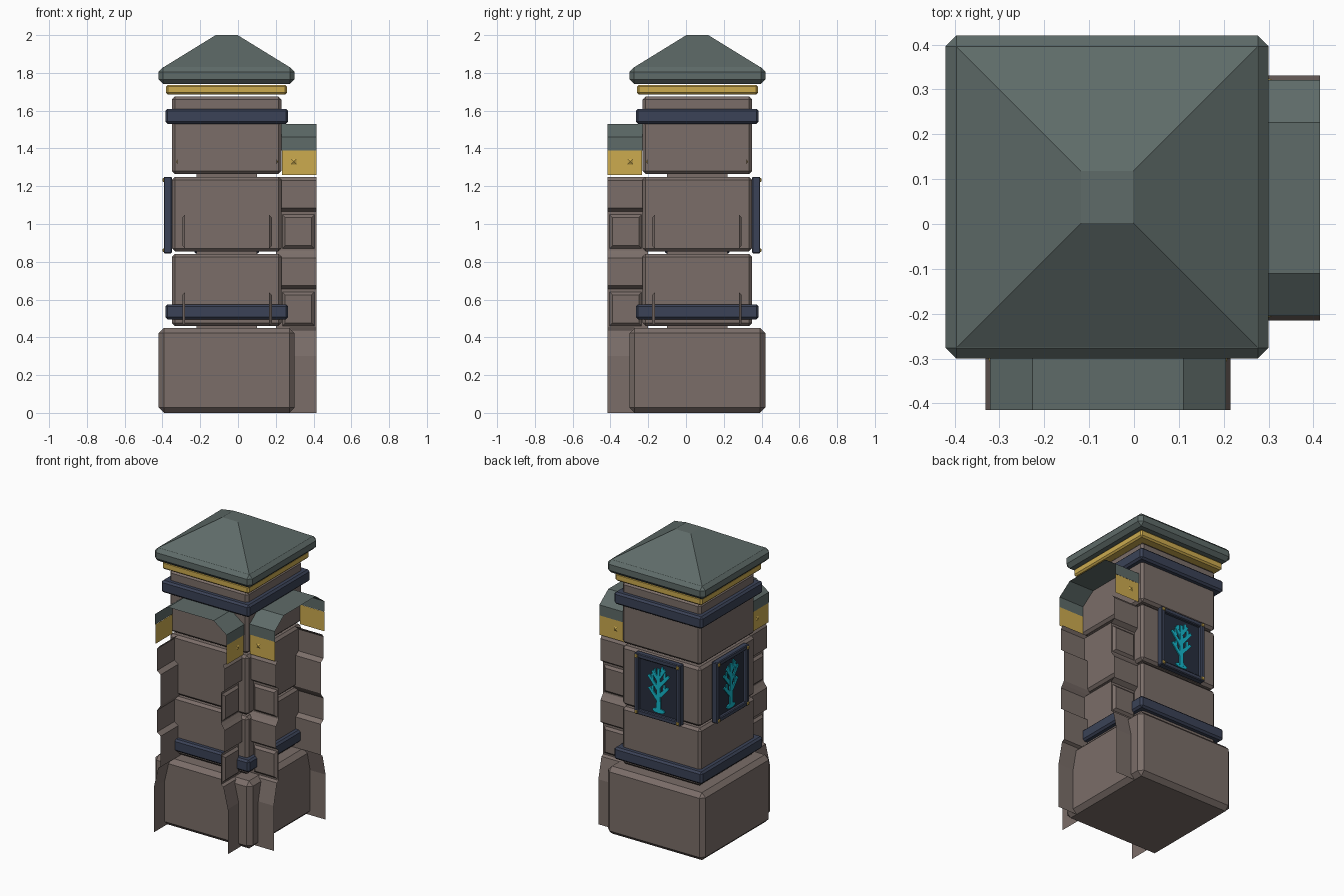
import bpy, bmesh, math
from mathutils import Vector

if "Cube" in bpy.data.objects:
    bpy.data.objects.remove(bpy.data.objects["Cube"])

C = 0.06  # tower axis is at (-C, C)


def material(name, srgb):
    m = bpy.data.materials.new(name)
    m.use_nodes = True
    col = [((c + 0.055) / 1.055) ** 2.4 for c in srgb] + [1]
    m.diffuse_color = col
    m.node_tree.nodes["Principled BSDF"].inputs["Base Color"].default_value = col
    return m


STONE = material("brown stone", (0.48, 0.43, 0.41))
ROOF = material("green slate", (0.37, 0.42, 0.41))
NAVY = material("navy metal", (0.23, 0.26, 0.34))
DARK = material("dark navy panel", (0.15, 0.18, 0.24))
GOLD = material("gold", (0.80, 0.67, 0.31))
CYAN = material("cyan glow", (0.08, 0.72, 0.80))


def finish(name, bm, mat):
    me = bpy.data.meshes.new(name)
    bm.to_mesh(me)
    bm.free()
    me.materials.append(mat)
    ob = bpy.data.objects.new(name, me)
    bpy.context.collection.objects.link(ob)
    return ob


def frustum(bm, half_low, half_high, z0, z1):
    rings = []
    for h, z in ((half_low, z0), (half_high, z1)):
        rings.append([bm.verts.new((-C + sx * h, C + sy * h, z))
                      for sx, sy in ((-1, -1), (1, -1), (1, 1), (-1, 1))])
    lo, hi = rings
    bm.faces.new(lo[::-1])
    bm.faces.new(hi)
    for i in range(4):
        j = (i + 1) % 4
        bm.faces.new((lo[i], lo[j], hi[j], hi[i]))


def block(name, half, z0, z1, bevel, mat):
    bm = bmesh.new()
    frustum(bm, half, half, z0, z1)
    if bevel:
        bmesh.ops.bevel(bm, geom=bm.edges[:], offset=bevel, segments=1, affect='EDGES')
    return finish(name, bm, mat)


# Tower shaft, belts and cap
block("tower_base", 0.36, 0, 0.45, 0.028, STONE)
block("tower_core", 0.16, 0.4, 1.3, 0, STONE)
block("lower_block", 0.29, 0.46, 0.842, 0.016, STONE)
block("middle_block", 0.29, 0.855, 1.25, 0.016, STONE)
block("upper_block", 0.29, 1.265, 1.675, 0.016, STONE)
block("lower_belt", 0.325, 0.495, 0.575, 0.012, NAVY)
block("upper_belt", 0.325, 1.53, 1.61, 0.012, NAVY)
block("gold_band", 0.32, 1.685, 1.737, 0.01, GOLD)
block("roof_eave", 0.36, 1.742, 1.83, 0.024, ROOF)
bm = bmesh.new()
frustum(bm, 0.336, 0.058, 1.829, 2.0)
finish("roof_slopes", bm, ROOF)

# Wall stubs: hollow shells; u runs across the wall, s along it
S0, S1 = 0.2, 0.415


def left_map(u, s, z):
    return Vector((s, 0.058 + u, z))


def front_map(u, s, z):
    return Vector((-0.058 - u, -s, z))


def face(bm, place, pts):
    f = bm.faces.new([bm.verts.new(place(*p)) for p in pts])
    f.normal_update()
    mean_u = sum(p[0] for p in pts) / len(pts)
    out = place(mean_u * 10, 0, 0.1) - place(0, 0, 0)
    if f.normal.dot(out) < 0:
        f.normal_flip()


def sweep(bm, place, profile, start=S0):
    for (u0, z0), (u1, z1) in zip(profile, profile[1:]):
        face(bm, place, [(u0, start, z0), (u0, S1, z0), (u1, S1, z1), (u1, start, z1)])


def raised_panel(bm, place, side, z0, z1):
    def rect(u, d):
        return [(side * u, 0.235 + d, z0 + d), (side * u, 0.405 - d, z0 + d),
                (side * u, 0.405 - d, z1 - d), (side * u, 0.235 + d, z1 - d)]
    low, high = rect(0.222, 0), rect(0.237, 0.015)
    face(bm, place, high)
    for i in range(4):
        j = (i + 1) % 4
        face(bm, place, [low[i], low[j], high[j], high[i]])


FOOT = [(0.273, 0), (0.273, 0.30), (0.24, 0.44), (0.222, 0.45)]


def course(z):
    return [(0.222, z), (0.222, z + 0.205), (0.25, z + 0.225),
            (0.25, z + 0.37), (0.235, z + 0.39)]


for label, place in (("left", left_map), ("front", front_map)):
    bm = bmesh.new()
    for side in (-1, 1):
        wall = FOOT + course(0.45) + course(0.86)
        sweep(bm, place, [(side * u, z) for u, z in wall])
        for z in (0.46, 0.87):
            raised_panel(bm, place, side, z, z + 0.18)
    bmesh.ops.remove_doubles(bm, verts=bm.verts[:], dist=0.0005)
    finish(label + "_wall", bm, STONE)

    bm = bmesh.new()
    sweep(bm, place, [(-0.263, 1.39), (-0.263, 1.46), (-0.168, 1.53),
                      (0.168, 1.53), (0.263, 1.46), (0.263, 1.39)])
    bmesh.ops.remove_doubles(bm, verts=bm.verts[:], dist=0.0005)
    finish(label + "_wall_roof", bm, ROOF)

    # Gold trim plates with a pointed stud
    bm = bmesh.new()
    for side in (-1, 1):
        sweep(bm, place, [(side * 0.262, 1.26), (side * 0.262, 1.39)], 0.232)
        ring = [(side * 0.262, 0.295 + a * 0.014, 1.33 + b * 0.014)
                for a, b in ((-1, -1), (1, -1), (1, 1), (-1, 1))]
        for i in range(4):
            face(bm, place, [ring[i], ring[(i + 1) % 4], (side * 0.27, 0.295, 1.33)])
    finish(label + "_wall_trim", bm, GOLD)


# Plaques: a runs across the face, d is the distance out from the stone
def back_map(a, d, z):
    return Vector((-C - a, C + 0.29 + d, z))


def right_map(a, d, z):
    return Vector((-C - 0.29 - d, C - a, z))


def slab(bm, place, outline, d0, d1, bevel=0):
    lo = [bm.verts.new(place(a, d0, z)) for a, z in outline]
    hi = [bm.verts.new(place(a, d1, z)) for a, z in outline]
    n = len(outline)
    faces = [bm.faces.new(lo), bm.faces.new(hi)]
    for i in range(n):
        j = (i + 1) % n
        faces.append(bm.faces.new((lo[i], lo[j], hi[j], hi[i])))
    bmesh.ops.recalc_face_normals(bm, faces=faces)
    if bevel:
        edges = list({e for f in faces for e in f.edges})
        bmesh.ops.bevel(bm, geom=edges, offset=bevel, segments=1, affect='EDGES')


def rect(a, z, w, h):
    return [(a - w, z - h), (a + w, z - h), (a + w, z + h), (a - w, z + h)]


def stroke(p, q, w0, w1):
    p, q = Vector(p), Vector(q)
    t = (q - p).normalized()
    n = Vector((-t.y, t.x))
    return [tuple(v) for v in (p - n * w0, q - n * w1, q + n * w1, p + n * w0)]


MID, HW, HH = 1.047, 0.17, 0.203
for label, place in (("back", back_map), ("right", right_map)):
    bm = bmesh.new()
    slab(bm, place, rect(0, MID, HW - 0.01, HH - 0.01), 0, 0.02)
    finish(label + "_plaque_panel", bm, DARK)

    bm = bmesh.new()
    for side in (-1, 1):
        slab(bm, place, rect(side * (HW - 0.015), MID, 0.015, HH), 0, 0.043, 0.005)
        slab(bm, place, rect(0, MID + side * (HH - 0.015), HW - 0.015, 0.015), 0, 0.04, 0.005)
    finish(label + "_plaque_frame", bm, NAVY)

    bm = bmesh.new()
    for sa in (-1, 1):
        for sz in (-1, 1):
            slab(bm, place, rect(sa * (HW - 0.017), MID + sz * (HH - 0.017), 0.01, 0.01),
                 0.04, 0.049, 0.003)
    finish(label + "_plaque_studs", bm, GOLD)

    # Tree emblem: trunk, rising branches with twigs, oval foot
    bm = bmesh.new()
    slab(bm, place, stroke((0, 0.9), (0, 1.18), 0.016, 0.01), 0.019, 0.028)
    for side in (-1, 1):
        for z, reach, rise in ((0.98, 0.07, 0.075), (1.05, 0.075, 0.085), (1.11, 0.045, 0.06)):
            z += 0.012 * side
            tip = (side * reach, z + rise)
            slab(bm, place, stroke((0, z), tip, 0.013, 0.009), 0.019, 0.027)
            slab(bm, place, stroke((side * reach * 0.6, z + rise * 0.6),
                                   (side * reach * 0.62, z + rise + 0.015), 0.009, 0.006),
                 0.019, 0.026)
    oval = [(0.045 * math.cos(k * math.pi / 6), 0.9 + 0.016 * math.sin(k * math.pi / 6))
            for k in range(12)]
    slab(bm, place, oval, 0.019, 0.027)
    finish(label + "_tree_emblem", bm, CYAN)
